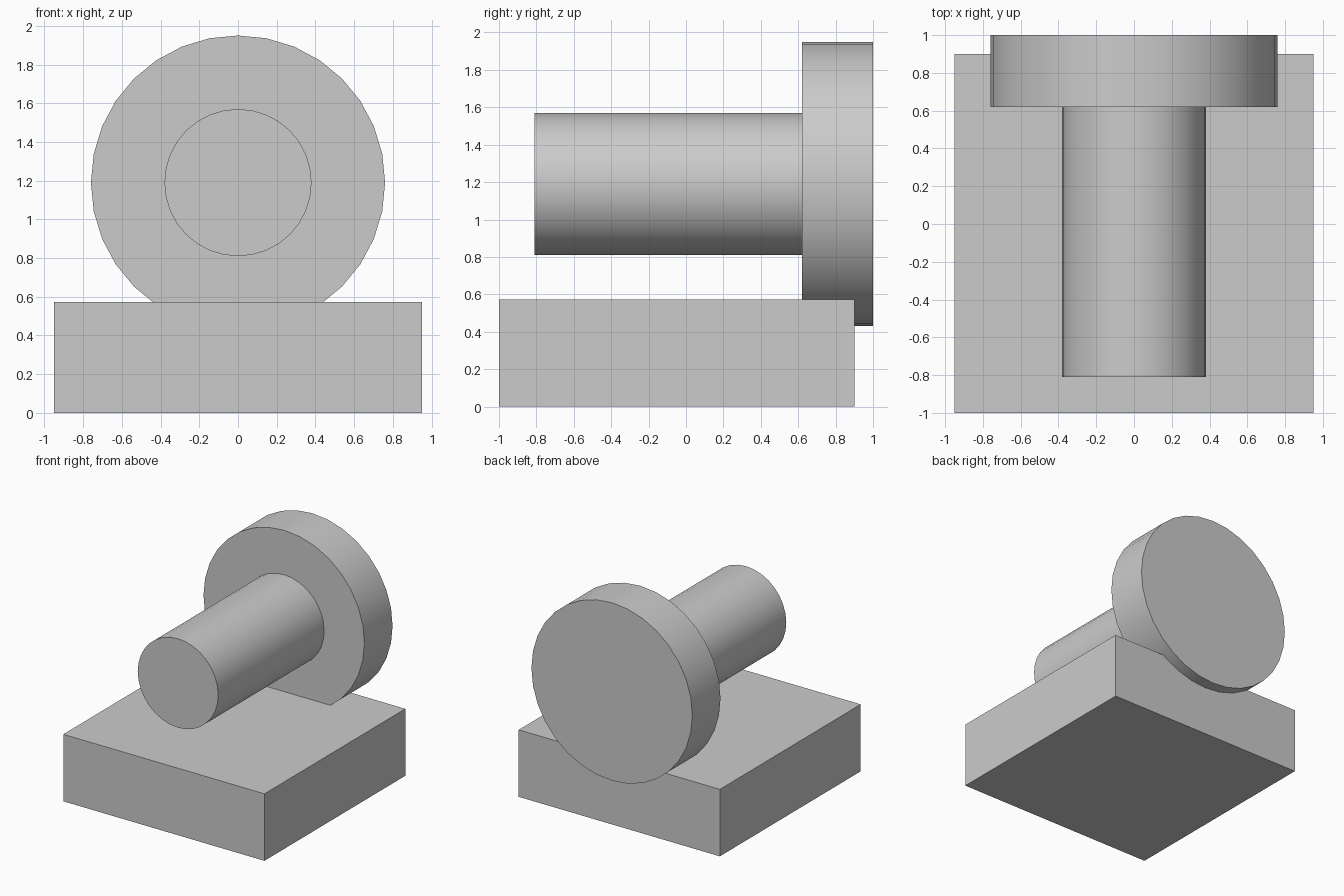
import bpy
import math

if "Cube" in bpy.data.objects:
    bpy.data.objects.remove(bpy.data.objects["Cube"])

AXIS_Z = 1.19  # height of the shared cylinder axis


def box(name, x, y, z):
    bpy.ops.mesh.primitive_cube_add(size=1, location=(sum(x) / 2, sum(y) / 2, sum(z) / 2))
    ob = bpy.context.object
    ob.name = name
    ob.scale = (x[1] - x[0], y[1] - y[0], z[1] - z[0])
    bpy.ops.object.transform_apply(location=False, rotation=False, scale=True)


def cylinder_y(name, radius, y0, y1):
    bpy.ops.mesh.primitive_cylinder_add(
        vertices=32, radius=radius, depth=y1 - y0,
        location=(0, (y0 + y1) / 2, AXIS_Z), rotation=(math.pi / 2, 0, 0))
    bpy.context.object.name = name
    bpy.ops.object.shade_smooth_by_angle(angle=math.radians(30))


# Square base block
box("base_block", (-0.95, 0.95), (-1.0, 0.9), (0, 0.572))
# Horizontal shaft pointing to the front
cylinder_y("shaft", 0.38, -0.81, 0.62)
# Wide disc at the back, sunk into the base and overhanging it
cylinder_y("end_disc", 0.76, 0.62, 1.0)
